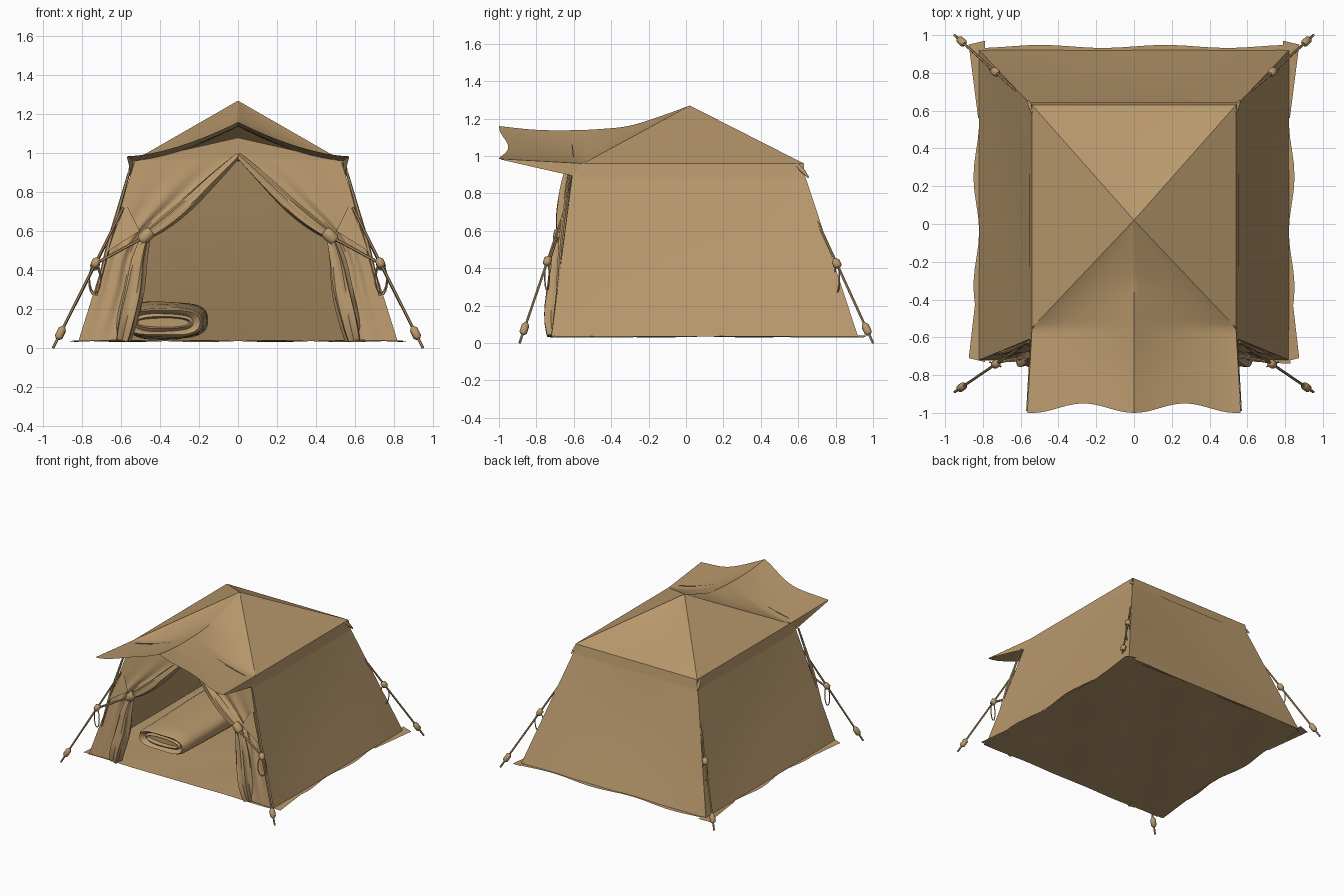
import bpy, bmesh, math
from mathutils import Vector

if "Cube" in bpy.data.objects:
    bpy.data.objects.remove(bpy.data.objects["Cube"])

canvas = bpy.data.materials.new("tan canvas")
canvas.diffuse_color = (0.48, 0.315, 0.15, 1)
canvas.use_nodes = True
canvas.node_tree.nodes["Principled BSDF"].inputs["Base Color"].default_value = canvas.diffuse_color


def finish(name, bm, closed=False, angle=40):
    bmesh.ops.remove_doubles(bm, verts=bm.verts, dist=1e-5)
    bm.normal_update()
    if closed:
        bmesh.ops.recalc_face_normals(bm, faces=bm.faces)
    else:  # open cloth faces away from the tent centre
        c = Vector((0, 0, 0.5))
        if sum(f.normal.dot(f.calc_center_median() - c) * f.calc_area() for f in bm.faces) < 0:
            bmesh.ops.reverse_faces(bm, faces=bm.faces)
    me = bpy.data.meshes.new(name)
    bm.to_mesh(me)
    bm.free()
    me.materials.append(canvas)
    ob = bpy.data.objects.new(name, me)
    bpy.context.collection.objects.link(ob)
    bpy.ops.object.select_all(action='DESELECT')
    ob.select_set(True)
    bpy.context.view_layer.objects.active = ob
    bpy.ops.object.shade_smooth_by_angle(angle=math.radians(angle))
    return ob


def sheet(name, f, nu, nv):
    """Cloth surface from f(u, v), u and v in 0..1."""
    bm = bmesh.new()
    vs = [[bm.verts.new(f(i / nu, j / nv)) for i in range(nu + 1)] for j in range(nv + 1)]
    for j in range(nv):
        for i in range(nu):
            bm.faces.new((vs[j][i], vs[j][i + 1], vs[j + 1][i + 1], vs[j + 1][i]))
    return finish(name, bm)


def loft(name, rings, angle=50):
    """Closed skin over a list of rings."""
    bm = bmesh.new()
    vs = [[bm.verts.new(p) for p in r] for r in rings]
    n = len(vs[0])
    for a, b in zip(vs, vs[1:]):
        for i in range(n):
            bm.faces.new((a[i], a[(i + 1) % n], b[(i + 1) % n], b[i]))
    bm.faces.new(vs[0][::-1])
    bm.faces.new(vs[-1])
    return finish(name, bm, True, angle)


def tube(name, pts, radii, sides=8, ripple=0.0):
    pts = [Vector(p) for p in pts]
    rings = []
    for k, p in enumerate(pts):
        t = (pts[min(k + 1, len(pts) - 1)] - pts[max(k - 1, 0)]).normalized()
        a = t.cross(Vector((0, 1, 0.01))).normalized()
        b = t.cross(a)
        ring = []
        for i in range(sides):
            q = 2 * math.pi * i / sides
            r = radii[k] * (1 + ripple * math.cos(5 * q + k * 0.15))
            ring.append(p + (a * math.cos(q) + b * math.sin(q)) * r)
        rings.append(ring)
    return loft(name, rings)


def along(pts, t):
    """Smooth point on a list of tuples at t in 0..1."""
    x = t * (len(pts) - 1)
    k = min(int(x), len(pts) - 2)
    s = x - k
    p = [Vector(pts[min(max(k + d, 0), len(pts) - 1)]) for d in (-1, 0, 1, 2)]
    return 0.5 * (2 * p[1] + (p[2] - p[0]) * s + (2 * p[0] - 5 * p[1] + 4 * p[2] - p[3]) * s * s
                  + (3 * p[1] - p[0] - 3 * p[2] + p[3]) * s ** 3)


def lerp(a, b, t):
    return Vector(a).lerp(Vector(b), t)


APEX = Vector((0, 0.02, 1.27))
YF, YB, EX, EZ = -0.55, 0.63, 0.54, 0.96          # roof eaves
BX, BF, BB, BZ = 0.82, -0.72, 0.92, 0.035         # wall feet


# Roof: back and side slopes
def slope(a, b, sag):
    def f(u, v):
        p = APEX.lerp(lerp(a, b, u), v)
        p.z -= sag * math.sin(math.pi * u) * math.sin(math.pi * v)
        return p
    return f


sheet("roof_back", slope((EX, YB, EZ), (-EX, YB, EZ), 0.015), 16, 12)
for s, side in ((1, "right"), (-1, "left")):
    sheet("roof_" + side, slope((s * EX, YF, EZ), (s * EX, YB, EZ), 0.0), 12, 10)


# Roof: front slope running on into the raised awning
ridge = [(0.02, 1.27), (-0.13, 1.215), (-0.30, 1.162), (-0.45, 1.145), (-0.60, 1.138), (-0.80, 1.14), (-1.0, 1.16)]


def front_roof(u, v):
    x = 2 * u - 1
    t = abs(x)
    y, zc = along(ridge, v)
    if y > YF:
        k = (APEX.y - y) / (APEX.y - YF)
        w, ze = EX * k, APEX.z + (EZ - APEX.z) * k
    else:
        k = (YF - y) / (YF + 1.0)
        w, ze = EX + 0.025 * k, EZ + 0.025 * k
    scallop = 0.05 * math.sin(math.pi * min(t / 0.95, 1)) ** 2 * max(0, (-0.6 - y) / 0.4)
    z = ze + (zc - ze) * (1 - t) ** 1.6
    return (x * w, y + scallop, z)


sheet("roof_front_awning", front_roof, 32, 32)

# Valance hanging from the eaves
sheet("valance_back", lambda u, v: ((2 * u - 1) * (EX + 0.01 * v), YB + 0.015 * v, EZ - 0.075 * v), 8, 2)
for s, side in ((1, "right"), (-1, "left")):
    sheet("valance_" + side, lambda u, v: (s * (EX + 0.015 * v), YF - 0.03 + u * (YB - YF + 0.03),
                                           EZ - 0.08 * v), 8, 2)
    sheet("awning_edge_" + side, lambda u, v: (s * (EX + 0.025 * u + 0.006 * v), YF - u * 0.44,
                                               EZ + 0.025 * u - (0.075 * (1 - u) + 0.004) * v), 8, 2)
    # Rolled-up corner of the valance
    tube("valance_corner_" + side, [(s * 0.53, 0.59, 0.955), (s * 0.55, 0.625, 0.92), (s * 0.56, 0.655, 0.885)],
         [0.012, 0.012, 0.004])
    # Stitched slots on the awning
    sheet("awning_slot_" + side, lambda u, v: (s * (0.18 + 0.2 * u), -0.612 + 0.006 * v + 0.008 * u,
                                               front_roof(0.5 + 0.5 * (0.18 + 0.2 * u) / 0.544, 0.672)[2] + 0.006), 4, 1)


# Walls
def wall(a, b, c, d, push):
    def f(u, v):
        p = lerp(lerp(a, b, u), lerp(d, c, u), v)
        return p + Vector(push) * math.sin(math.pi * u) * math.sin(math.pi * v)
    return f


TX, TF, TB = 0.53, -0.60, 0.615
sheet("wall_back", wall((BX, BB, BZ), (-BX, BB, BZ), (-TX, TB, EZ), (TX, TB, EZ), (0, -0.015, 0)), 14, 10)
for s, side in ((1, "right"), (-1, "left")):
    sheet("wall_" + side, wall((s * BX, BF, BZ), (s * BX, BB, BZ), (s * TX, TB, EZ), (s * TX, TF, EZ),
                               (-s * 0.015, 0, 0)), 14, 10)


# Ground sheet with a wavy skirt
def ground(u, v):
    x, y = 2 * u - 1, 2 * v - 1
    return (x * (0.835 + 0.015 * math.sin(9 * y)), 0.105 + y * (0.835 + 0.008 * math.sin(8 * x)),
            0.035 + 0.005 * math.sin(7 * x) * math.sin(5 * y))


sheet("ground_sheet", ground, 24, 24)
for s, side in ((1, "right"), (-1, "left")):
    for y0, y1, tag in ((0.97, 0.56, "back"), (-0.73, -0.28, "front")):
        sheet("skirt_corner_%s_%s" % (tag, side), lambda u, v: (
            s * (0.79 + v * (0.085 - 0.05 * u)), y0 + (y1 - y0) * u - 0.02 * v * (1 - u) * (1 if y0 > 0 else -1),
            0.04 - 0.01 * v), 4, 2)

# Front: side panels, gathered curtains, ties
inner = [(0.62, 0.04), (0.555, 0.30), (0.49, 0.56), (0.22, 0.80), (0.0, 0.98)]


def front_y(z):
    return BF + (TF - BF) * (z - BZ) / (EZ - BZ)


for s, side in ((1, "right"), (-1, "left")):
    def panel(u, v):
        o = lerp((BX, BZ), (TX, EZ), v)
        p = o.lerp(along(inner, v), u)
        fold = 0.015 * math.sin(u * 14) * u * math.sin(math.pi * v)
        return (s * p.x, front_y(p.y) - fold, p.y)

    sheet("front_panel_" + side, panel, 20, 24)
    sheet("front_gable_" + side, lambda u, v: (s * TX * (1 - u), TF - 0.005, EZ + 0.02 * u + v * u * 0.10), 8, 2)

    # Curtain swept up from the peak to the tie
    sweep = [(s * 0.0, -0.61, 0.99), (s * 0.13, -0.635, 0.865), (s * 0.28, -0.655, 0.72), (s * 0.40, -0.665, 0.625),
             (s * 0.475, -0.67, 0.575)]
    tube("curtain_sweep_" + side, [along(sweep, i / 12) for i in range(13)],
         [0.012 + 0.022 * math.sin(math.pi * i / 13) for i in range(13)], 20, 0.15)

    # Curtain hanging below the tie
    drop = [(s * 0.475, -0.67, 0.575), (s * 0.51, -0.68, 0.45), (s * 0.535, -0.69, 0.30), (s * 0.57, -0.71, 0.15),
            (s * 0.595, -0.705, 0.04)]
    tube("curtain_drop_" + side, [along(drop, i / 12) for i in range(13)],
         [0.02 + 0.03 * math.sin(math.pi * i / 15) for i in range(13)], 20, 0.22)

    # Tie band and strap
    tube("tie_band_" + side, [(s * 0.445, -0.675, 0.60), (s * 0.455, -0.675, 0.592), (s * 0.49, -0.68, 0.558),
                              (s * 0.50, -0.68, 0.55)], [0.024, 0.032, 0.032, 0.024], 12)
    tube("tie_strap_" + side, [(s * 0.48, -0.69, 0.57), (s * 0.60, -0.71, 0.505), (s * 0.71, -0.73, 0.445)],
         [0.008] * 3, 6)
    sheet("corner_patch_" + side, lambda u, v: lerp(
        (s * 0.575, -0.635, 0.74), lerp((s * 0.505, -0.675, 0.60), (s * 0.68, -0.685, 0.49), u), v), 4, 4)

    # Guy ropes with toggles, sliders and slack loops
    for tag, top, end in (("front", (s * 0.59, -0.645, 0.72), (s * 0.95, -0.89, 0.0)),
                          ("back", (s * 0.595, 0.68, 0.70), (s * 0.95, 1.0, 0.0))):
        n = tag + "_" + side
        tube("guy_rope_" + n, [top, lerp(top, end, 0.5), end], [0.007] * 3, 6)
        tube("rope_toggle_" + n, [lerp(top, end, t) for t in (0.85, 0.87, 0.92, 0.935)],
             [0.010, 0.021, 0.021, 0.010], 10)
        tube("rope_slider_" + n, [lerp(top, end, t) for t in (0.36, 0.375, 0.41, 0.425)],
             [0.010, 0.022, 0.022, 0.010], 10)
        loop = [lerp(top, end, 0.4) + Vector((s * 0.03 * math.sin(a), 0.012 * math.sin(a), -0.075 * (1 - math.cos(a))))
                for a in [2 * math.pi * i / 16 for i in range(17)]]
        tube("rope_slack_" + n, loop, [0.004] * 17, 5)
    # Knotted cord down the front corner
    tube("corner_cord_" + side, [(s * 0.56, -0.625, 0.90), (s * 0.66, -0.67, 0.55), (s * 0.73, -0.69, 0.27)],
         [0.007, 0.012, 0.007], 6)

# Sleeping bag: flattened roll with a folded, recessed front end
bag = [(-0.385, 0.10, 0.012), (-0.385, 0.13, 0.022), (-0.415, 0.14, 0.03), (-0.40, 0.155, 0.045), (-0.42, 0.175, 0.055),
       (-0.43, 0.19, 0.065), (-0.40, 0.205, 0.076), (-0.30, 0.207, 0.08), (-0.1, 0.21, 0.088), (0.2, 0.215, 0.095),
       (0.45, 0.215, 0.097), (0.62, 0.20, 0.085), (0.69, 0.16, 0.05), (0.70, 0.08, 0.02)]
rings = []
for k, (y, w, h) in enumerate(bag):
    cx = -0.385 + 0.02 * max(0, y + 0.4)
    cz = 0.045 + max(h, 0.085)
    ring = []
    for i in range(32):
        q = 2 * math.pi * i / 32
        c, d = math.cos(q), math.sin(q)
        ring.append((cx + w * math.copysign(abs(c) ** 0.7, c), y,
                     cz + h * math.copysign(abs(d) ** 0.8, d) * (1 + 0.05 * math.sin(4 * c + k))))
    rings.append(ring)
loft("sleeping_bag", rings, 60)
